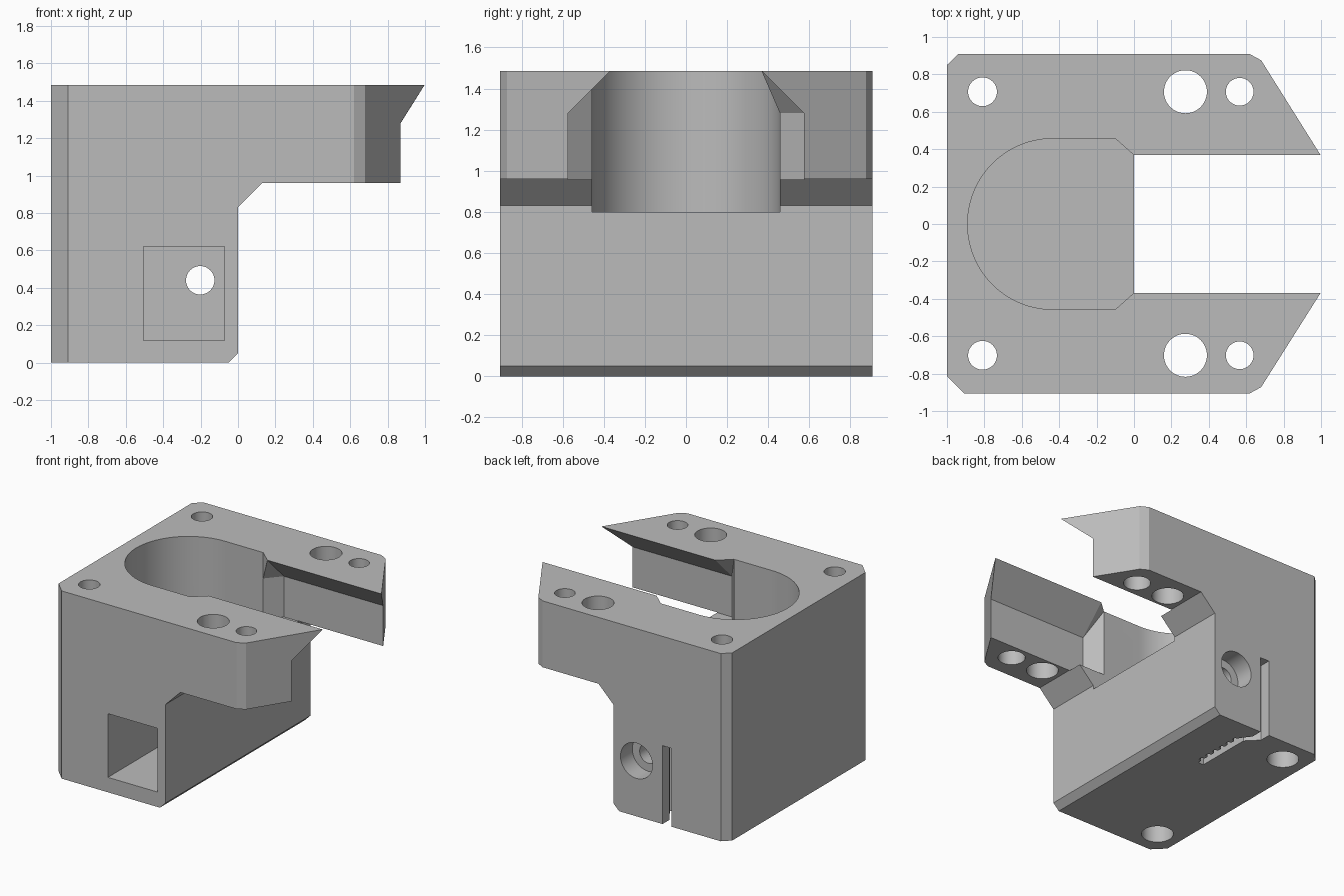
import bpy, bmesh, math
from mathutils import Vector

cube = bpy.data.objects.get("Cube")
if cube:
    bpy.data.objects.remove(cube, do_unlink=True)

TOP = 1.485

grey = bpy.data.materials.new("plain grey")
grey.use_nodes = True
colour = (0.5, 0.5, 0.5, 1)
grey.diffuse_color = colour
grey.node_tree.nodes["Principled BSDF"].inputs["Base Color"].default_value = colour


def finish(name, bm):
    bmesh.ops.recalc_face_normals(bm, faces=bm.faces[:])
    mesh = bpy.data.meshes.new(name)
    bm.to_mesh(mesh)
    bm.free()
    mesh.materials.append(grey)
    obj = bpy.data.objects.new(name, mesh)
    bpy.context.collection.objects.link(obj)
    return obj


def prism(name, points, axis, low, high):
    """Extrude a 2D outline along axis y (points are x, z) or z (points are x, y)."""
    place = {"y": lambda a, b, d: (a, d, b), "z": lambda a, b, d: (a, b, d)}[axis]
    bm = bmesh.new()
    face = bm.faces.new([bm.verts.new(place(a, b, low)) for a, b in points])
    grown = bmesh.ops.extrude_face_region(bm, geom=[face])["geom"]
    move = Vector(place(0, 0, high - low))
    bmesh.ops.translate(bm, vec=move, verts=[v for v in grown if isinstance(v, bmesh.types.BMVert)])
    return finish(name, bm)


def circle(a, b, r, n=48):
    return [(a + r * math.cos(2 * math.pi * i / n), b + r * math.sin(2 * math.pi * i / n))
            for i in range(n)]


def box(x0, x1, b0, b1):
    return [(x0, b0), (x1, b0), (x1, b1), (x0, b1)]


def combine(target, tool, operation="DIFFERENCE"):
    mod = target.modifiers.new("shape", "BOOLEAN")
    mod.operation, mod.solver, mod.object = operation, "EXACT", tool
    bpy.context.view_layer.objects.active = target
    bpy.ops.object.modifier_apply(modifier=mod.name)
    bpy.data.objects.remove(tool, do_unlink=True)


# Body: side profile trimmed by the plan outline
side = [(-1.1, 0), (-0.05, 0), (0, 0.05), (0, 0.83), (0.13, 0.96),
        (1.1, 0.96), (1.1, TOP), (-1.1, TOP)]
plan = [(-1, -0.815), (-0.91, -0.905), (0.62, -0.905), (0.68, -0.872), (1, -0.365),
        (1, 0.365), (0.68, 0.875), (0.62, 0.908), (-0.94, 0.908), (-1, 0.85)]
body = prism("bracket_body", side, "y", -1, 1)
combine(body, prism("plan_trim", plan, "z", -0.1, 1.6), "INTERSECT")

# Round-ended pocket, open towards the arms
R = 0.457
arc = [(-0.433 + R * math.cos(t), R * math.sin(t))
       for t in (math.pi / 2 + math.pi * i / 40 for i in range(41))]
combine(body, prism("pocket", arc + [(-0.098, -R), (-0.098, R)], "z", 0.8, 1.6))
combine(body, prism("pocket_mouth", box(-0.3, 0.3, -R, R), "z", 0.8, 1.2))


# Dovetail channel between the arms, blending into the pocket sides
def channel():
    heights = (1.6, TOP, 1.28, 0.958)
    flared = (0.368, 0.368, 0.573, 0.573)
    rings = []
    bm = bmesh.new()
    for x, widths in ((-0.1, (R,) * 4), (0, flared), (1.1, flared)):
        half = list(zip(widths, heights))
        loop = half + [(-w, h) for w, h in reversed(half)]
        rings.append([bm.verts.new((x, y, z)) for y, z in loop])
    for a, b in zip(rings, rings[1:]):
        for i in range(8):
            j = (i + 1) % 8
            bm.faces.new((a[i], a[j], b[j], b[i]))
    bm.faces.new(rings[0])
    bm.faces.new(rings[-1])
    return finish("dovetail_channel", bm)


combine(body, channel())

# Vertical screw holes with wider seats underneath: x, radius, seat radius, seat top
for x, r, seat, seat_top in ((-0.81, 0.077, 0.115, 0.4), (0.275, 0.115, 0, 0),
                             (0.565, 0.074, 0.098, 1.15)):
    for y in (-0.702, 0.707):
        combine(body, prism("screw_hole", circle(x, y, r), "z", -0.1, 1.6))
        if seat:
            combine(body, prism("screw_seat", circle(x, y, seat), "z", -0.1, seat_top))

# Square front window, tension screw hole and its seat at the back
combine(body, prism("front_window", box(-0.505, -0.072, 0.118, 0.622), "y", -1, 0.2))
combine(body, prism("tension_hole", circle(-0.202, 0.44, 0.076), "y", 0, 1))
combine(body, prism("tension_seat", circle(-0.202, 0.44, 0.14), "y", 0.76, 1))

# Toothed belt slot, open at the back and below
slot = [(-0.43, 1), (-0.43, 0.82), (-0.37, 0.74)]
pitch = 0.075
for i in range(6):
    y = 0.73 - i * pitch
    slot += [(-0.37, y), (-0.345, y - 0.01), (-0.345, y - 0.035), (-0.37, y - 0.045)]
slot += [(-0.37, 0.28), (-0.42, 0.28), (-0.42, 0.73), (-0.51, 0.82), (-0.51, 1)]
combine(body, prism("belt_slot", slot, "z", -0.1, 0.62))

# Smooth round walls, crisp edges
bpy.ops.object.select_all(action="DESELECT")
body.select_set(True)
bpy.context.view_layer.objects.active = body
bpy.ops.object.shade_smooth_by_angle(angle=math.radians(25))
